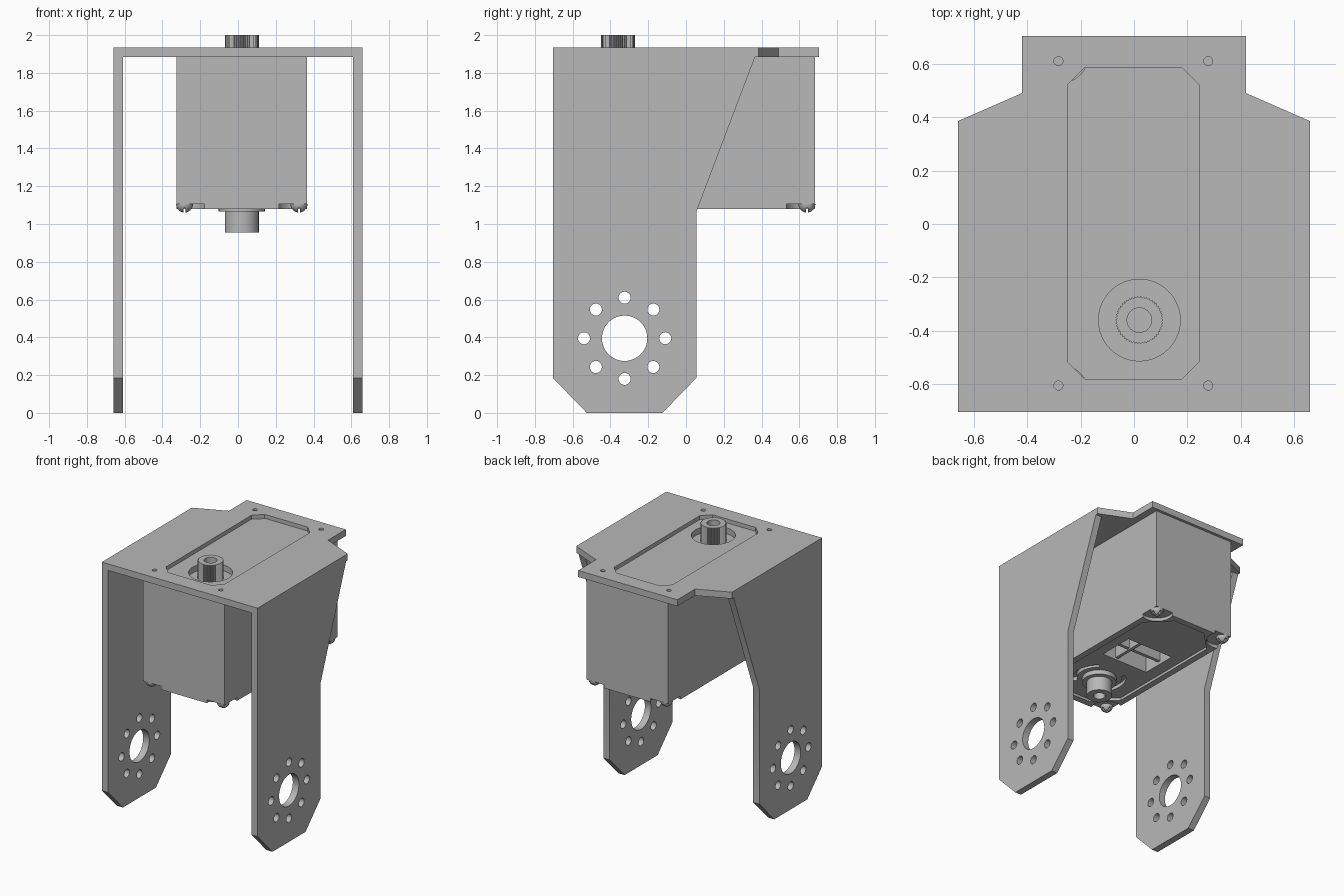
import bpy, bmesh
from math import sin, cos, pi, radians
from mathutils import Vector

old = bpy.data.objects.get("Cube")
if old:
    bpy.data.objects.remove(old, do_unlink=True)

grey = bpy.data.materials.new("plain_grey")
grey.use_nodes = True
GREY = (0.48, 0.48, 0.48, 1)
grey.diffuse_color = GREY
grey.node_tree.nodes["Principled BSDF"].inputs["Base Color"].default_value = GREY

CX = 0.02            # servo centre line
SHAFT = (CX, -0.36)  # output axis


def finish(name, bm):
    bmesh.ops.recalc_face_normals(bm, faces=bm.faces)
    mesh = bpy.data.meshes.new(name)
    bm.to_mesh(mesh)
    bm.free()
    mesh.materials.append(grey)
    obj = bpy.data.objects.new(name, mesh)
    bpy.context.collection.objects.link(obj)
    return obj


def prism(name, pts, lo, hi, axis="z"):
    """Extrude a 2D outline along z, or a (y, z) outline along x."""
    bm = bmesh.new()
    place = (lambda u, v: (u, v, lo)) if axis == "z" else (lambda u, v: (lo, u, v))
    face = bm.faces.new([bm.verts.new(place(u, v)) for u, v in pts])
    new = bmesh.ops.extrude_face_region(bm, geom=[face])["geom"]
    step = Vector((0, 0, hi - lo)) if axis == "z" else Vector((hi - lo, 0, 0))
    bmesh.ops.translate(bm, vec=step, verts=[g for g in new if isinstance(g, bmesh.types.BMVert)])
    return finish(name, bm)


def circle(c, r, n=32):
    return [(c[0] + r * cos(2 * pi * i / n), c[1] + r * sin(2 * pi * i / n)) for i in range(n)]


def rect(x0, x1, y0, y1, ch=0):
    if not ch:
        return [(x0, y0), (x1, y0), (x1, y1), (x0, y1)]
    return [(x0 + ch, y0), (x1 - ch, y0), (x1, y0 + ch), (x1, y1 - ch),
            (x1 - ch, y1), (x0 + ch, y1), (x0, y1 - ch), (x0, y0 + ch)]


def arc_slot(c, r0, r1, a0, a1, n=10):
    angles = [radians(a0 + (a1 - a0) * i / n) for i in range(n + 1)]
    outer = [(c[0] + r1 * cos(a), c[1] + r1 * sin(a)) for a in angles]
    return outer + [(c[0] + r0 * cos(a), c[1] + r0 * sin(a)) for a in reversed(angles)]


def cut(obj, *cutters):
    bpy.context.view_layer.objects.active = obj
    for c in cutters:
        mod = obj.modifiers.new("cut", "BOOLEAN")
        mod.operation, mod.solver, mod.object = "DIFFERENCE", "EXACT", c
        bpy.ops.object.modifier_apply(modifier=mod.name)
        bpy.data.objects.remove(c, do_unlink=True)


def smooth(obj):
    bpy.ops.object.select_all(action="DESELECT")
    obj.select_set(True)
    bpy.context.view_layer.objects.active = obj
    bpy.ops.object.shade_smooth_by_angle(angle=radians(35))


# Bracket top plate with window and screw holes
half = [(0.66, -0.705), (0.66, 0.385), (0.42, 0.49), (0.42, 0.705)]
window = rect(-0.25, 0.245, -0.58, 0.585, 0.065)
plate = prism("top_plate", half + [(-x, y) for x, y in reversed(half)], 1.885, 1.935)
cut(plate, prism("cutter", window, 1.8, 2))
for x in (-0.283, 0.278):
    for y in (-0.605, 0.61):
        cut(plate, prism("cutter", circle((x, y), 0.017, 16), 1.8, 2))
smooth(plate)

# Bracket legs with a ring of mounting holes
leg_outline = [(-0.705, 1.885), (0.366, 1.885), (0.055, 1.065), (0.055, 0.185),
               (-0.125, 0), (-0.525, 0), (-0.705, 0.185)]
hub = (-0.325, 0.395)
for name, x in (("left_leg", 0.608), ("right_leg", -0.66)):
    leg = prism(name, leg_outline, x, x + 0.052, "x")
    cut(leg, prism("cutter", circle(hub, 0.12, 48), x - 0.1, x + 0.2, "x"))
    for centre in circle(hub, 0.215, 8):
        cut(leg, prism("cutter", circle(centre, 0.032, 20), x - 0.1, x + 0.2, "x"))
    smooth(leg)

# Servo body, with corner notches, a recessed underside and an opening
corners = [(CX + sx * 0.303, sy * 0.64) for sx in (-1, 1) for sy in (-1, 1)]
body = prism("servo_body", rect(CX - 0.345, CX + 0.345, -0.683, 0.683), 1.08, 1.885)
for c in corners:
    cut(body, prism("cutter", circle(c, 0.115), 1, 1.105))
cut(body,
    prism("cutter", rect(CX - 0.295, CX + 0.295, -0.633, 0.633, 0.16), 1, 1.1),
    prism("cutter", rect(CX - 0.2, CX + 0.2, -0.08, 0.2), 1, 1.25),
    prism("cutter", circle(SHAFT, 0.153, 48), 1.86, 2))
for start in (-50, 130):
    cut(body, prism("cutter", arc_slot(SHAFT, 0.16, 0.19, start, start + 100), 1, 1.13))
smooth(body)

# Ribs inside the underside opening
prism("long_rib", rect(CX + 0.06, CX + 0.085, -0.085, 0.205), 1.115, 1.255)
prism("cross_rib", rect(CX - 0.205, CX + 0.205, 0.05, 0.075), 1.125, 1.255)

# Raised servo lid showing through the window
lid = prism("servo_lid", window, 1.884, 1.905)
cut(lid, prism("cutter", circle(SHAFT, 0.153, 48), 1.8, 2))
for c in corners[:2]:
    cut(lid, prism("cutter", circle(c, 0.115), 1.8865, 2))
smooth(lid)

# Splined output shaft
teeth = 50
spline = []
for i in range(teeth * 2):
    r, a = (0.09, 0.084)[i % 2], pi * i / teeth
    spline.append((SHAFT[0] + r * cos(a), SHAFT[1] + r * sin(a)))
output = prism("output_shaft", spline, 1.855, 2)
cut(output, prism("cutter", circle(SHAFT, 0.046), 1.9, 2.1))

# Lower pivot with flange
flange = prism("pivot_flange", circle(SHAFT, 0.122, 40), 1.065, 1.105)
pivot = prism("lower_pivot", circle(SHAFT, 0.09, 40), 0.955, 1.07)
cut(pivot, prism("cutter", circle(SHAFT, 0.042), 0.9, 1.03))
smooth(flange)
smooth(pivot)

# Domed cover screws with crossed slots
for i, (x, y) in enumerate(corners):
    bm = bmesh.new()
    bmesh.ops.create_uvsphere(bm, u_segments=24, v_segments=12, radius=0.045)
    bmesh.ops.translate(bm, vec=(x, y, 1.105), verts=bm.verts)
    screw = finish(f"cover_screw_{i + 1}", bm)
    cut(screw,
        prism("cutter", rect(x - 0.1, x + 0.1, y - 0.1, y + 0.1), 1.106, 1.2),
        prism("cutter", rect(x - 0.006, x + 0.006, y - 0.1, y + 0.1), 1, 1.085),
        prism("cutter", rect(x - 0.1, x + 0.1, y - 0.006, y + 0.006), 1, 1.085))
    smooth(screw)
